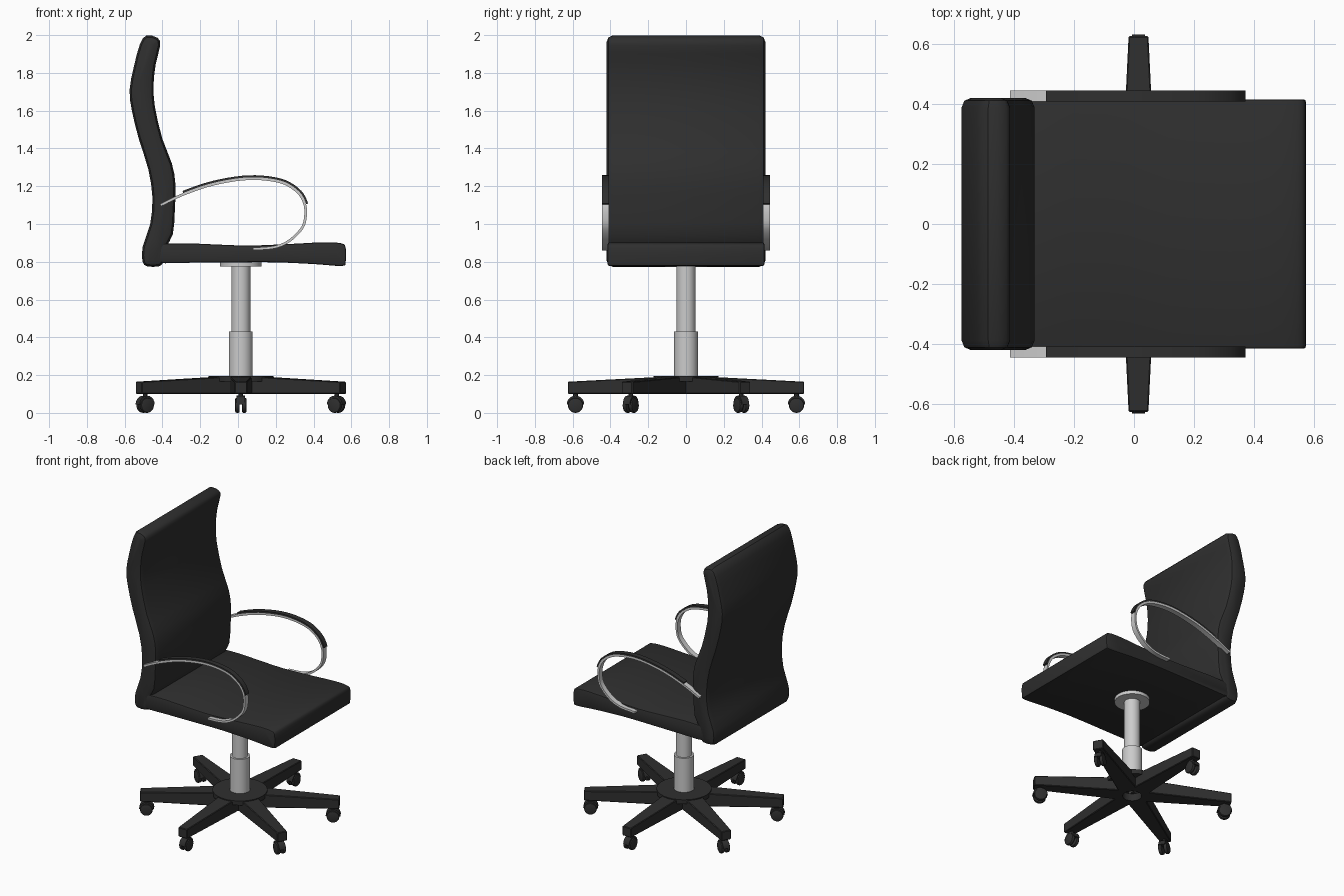
import bpy, bmesh, math
from mathutils import Matrix, Vector

if "Cube" in bpy.data.objects:
    bpy.data.objects.remove(bpy.data.objects["Cube"])

black = bpy.data.materials.new("black")
black.diffuse_color = (0.028, 0.028, 0.028, 1)
black.use_nodes = True
black.node_tree.nodes["Principled BSDF"].inputs["Base Color"].default_value = black.diffuse_color
CX = 0.015  # axis of the column and base


def finish(bm, name, mat=None, angle=35):
    bmesh.ops.recalc_face_normals(bm, faces=bm.faces)
    me = bpy.data.meshes.new(name)
    bm.to_mesh(me)
    bm.free()
    me.shade_smooth()
    me.set_sharp_from_angle(angle=math.radians(angle))
    ob = bpy.data.objects.new(name, me)
    bpy.context.collection.objects.link(ob)
    if mat:
        me.materials.append(mat)
    return ob


def spline(pts, n, closed):
    """Catmull-Rom curve through 2D points."""
    P = [Vector(p) for p in pts]
    k = len(P)
    get = (lambda i: P[i % k]) if closed else (lambda i: P[max(0, min(k - 1, i))])
    out = []
    for i in range(k if closed else k - 1):
        a, b, c, d = (get(i + j) for j in (-1, 0, 1, 2))
        for s in range(n):
            t = s / n
            out.append(0.5 * (2*b + (c - a)*t + (2*a - 5*b + 4*c - d)*t*t + (3*b - a - 3*c + d)*t**3))
    return out if closed else out + [P[-1]]


def slab(name, outline, y0, y1, bevel=0, mat=None):
    """Side outline (x, z) extruded across y, with rounded side rims."""
    bm = bmesh.new()
    cap = bm.faces.new([bm.verts.new((p[0], y0, p[1])) for p in outline])
    ext = bmesh.ops.extrude_face_region(bm, geom=[cap], use_keep_orig=True)["geom"]
    bmesh.ops.translate(bm, vec=(0, y1 - y0, 0), verts=[g for g in ext if isinstance(g, bmesh.types.BMVert)])
    bmesh.ops.recalc_face_normals(bm, faces=bm.faces)
    if bevel:
        rims = [e for e in bm.edges if abs(e.verts[0].co.y - e.verts[1].co.y) < 1e-6]
        bmesh.ops.bevel(bm, geom=rims, offset=bevel, segments=2, profile=0.5, affect='EDGES', clamp_overlap=True)
    return finish(bm, name, mat)


def ribbon(path, lo, hi):
    """Outline of a band lying between two offsets of a path."""
    inner, outer = [], []
    for i, p in enumerate(path):
        t = (path[min(i + 1, len(path) - 1)] - path[max(i - 1, 0)]).normalized()
        nrm = Vector((-t.y, t.x))
        inner.append(p + nrm * lo)
        outer.append(p + nrm * hi)
    return inner + outer[::-1]


def lathe(name, profile, mat=None):
    bm = bmesh.new()
    vs = [bm.verts.new((r, 0, z)) for r, z in profile]
    es = [bm.edges.new(p) for p in zip(vs, vs[1:])]
    bmesh.ops.spin(bm, geom=vs + es, cent=(0, 0, 0), axis=(0, 0, 1), angle=math.tau, steps=32)
    bmesh.ops.remove_doubles(bm, verts=bm.verts, dist=1e-5)
    bmesh.ops.translate(bm, vec=(CX, 0, 0), verts=bm.verts)
    return finish(bm, name, mat)


# backrest: S-shaped padded panel
back = [(-.505, .80), (-.505, .88), (-.465, 1.0), (-.453, 1.14), (-.475, 1.29), (-.525, 1.45), (-.562, 1.6),
        (-.574, 1.71), (-.552, 1.83), (-.52, 1.95), (-.485, 1.998), (-.425, 1.985), (-.412, 1.945), (-.435, 1.85),
        (-.447, 1.74), (-.44, 1.62), (-.40, 1.45), (-.35, 1.32), (-.331, 1.21), (-.334, 1.08), (-.345, .945),
        (-.385, .87), (-.395, .80), (-.42, .776), (-.48, .776)]
slab("backrest", spline(back, 2, True), -.42, .42, .035, black)

# seat cushion
seat = [(-.43, .80), (-.43, .885), (-.30, .898), (-.15, .893), (.05, .886), (.25, .893), (.45, .903), (.545, .898),
        (.57, .875), (.57, .80), (.55, .778), (.40, .788), (.2, .797), (0, .797), (-.25, .795)]
slab("seat", spline(seat, 3, True), -.415, .415, .018, black)

# armrests: bent steel band with a pad on top, both sides
arm = spline([(-.41, 1.10), (-.287, 1.158), (-.125, 1.212), (.06, 1.24), (.22, 1.224), (.31, 1.175), (.35, 1.115),
              (.358, 1.05), (.34, .98), (.27, .91), (.19, .877), (.08, .868)], 5, False)
for side, s in (("left", 1), ("right", -1)):
    y0, y1 = sorted((s * .408, s * .444))
    slab(side + "_arm_band", ribbon(arm, -.007, .007), y0, y1)
    slab(side + "_arm_pad", ribbon(arm[5:32], .006, .018), y0, y1, 0, black)

# gas column with mounting plate, and base hub
lathe("column", [(0, .15), (.063, .15), (.063, .43), (.05, .43), (.05, .775), (.11, .775), (.11, .798), (0, .798)])
lathe("base_hub", [(0, .15), (.06, .15), (.06, .10), (.115, .10), (.115, .165), (.172, .165), (.172, .195), (0, .195)],
      black)


def add_cyl(bm, r, w, centre, axis_y=True, bevel=0, seg=20):
    m = Matrix.Translation(centre)
    if axis_y:
        m = m @ Matrix.Rotation(math.pi / 2, 4, 'X')
    vs = bmesh.ops.create_cone(bm, cap_ends=True, segments=seg, radius1=r, radius2=r, depth=w, matrix=m)["verts"]
    if bevel:
        rims = {e for v in vs for e in v.link_edges if any(len(f.verts) > 4 for f in e.link_faces)}
        bmesh.ops.bevel(bm, geom=list(rims), offset=bevel, segments=2, profile=0.5, affect='EDGES')


# six tapered legs with casters
for i in range(6):
    turn = Matrix.Translation((CX, 0, 0)) @ Matrix.Rotation(math.radians(30 + 60 * i), 4, 'Z')
    bm = bmesh.new()
    bmesh.ops.create_cube(bm, size=1)
    for v in bm.verts:
        out, up = v.co.x > 0, v.co.z > 0
        half = .033 if out else .06
        v.co = (.625 if out else .07, math.copysign(half, v.co.y), (.165 if out else .194) if up else .10)
    bmesh.ops.bevel(bm, geom=bm.edges[:], offset=.004, segments=1, affect='EDGES')
    bm.transform(turn)
    finish(bm, f"base_leg_{i + 1}", black, 30)

    bm = bmesh.new()
    for y in (-.018, .018):
        add_cyl(bm, .04, .024, (.585, y, .04), bevel=.008)
    add_cyl(bm, .012, .04, (.585, 0, .09), axis_y=False, seg=12)
    # half-round hood over the wheels
    arc = [(.585 + .046 * math.cos(a), .045 + .046 * math.sin(a)) for a in (math.pi * k / 10 for k in range(11))]
    rows = [[bm.verts.new((x, y, z)) for x, z in arc] for y in (-.022, .022)]
    bm.faces.new(rows[0])
    bm.faces.new(rows[1])
    for k in range(11):
        j = (k + 1) % 11
        bm.faces.new((rows[0][k], rows[0][j], rows[1][j], rows[1][k]))
    bm.transform(turn)
    finish(bm, f"caster_{i + 1}", black)
